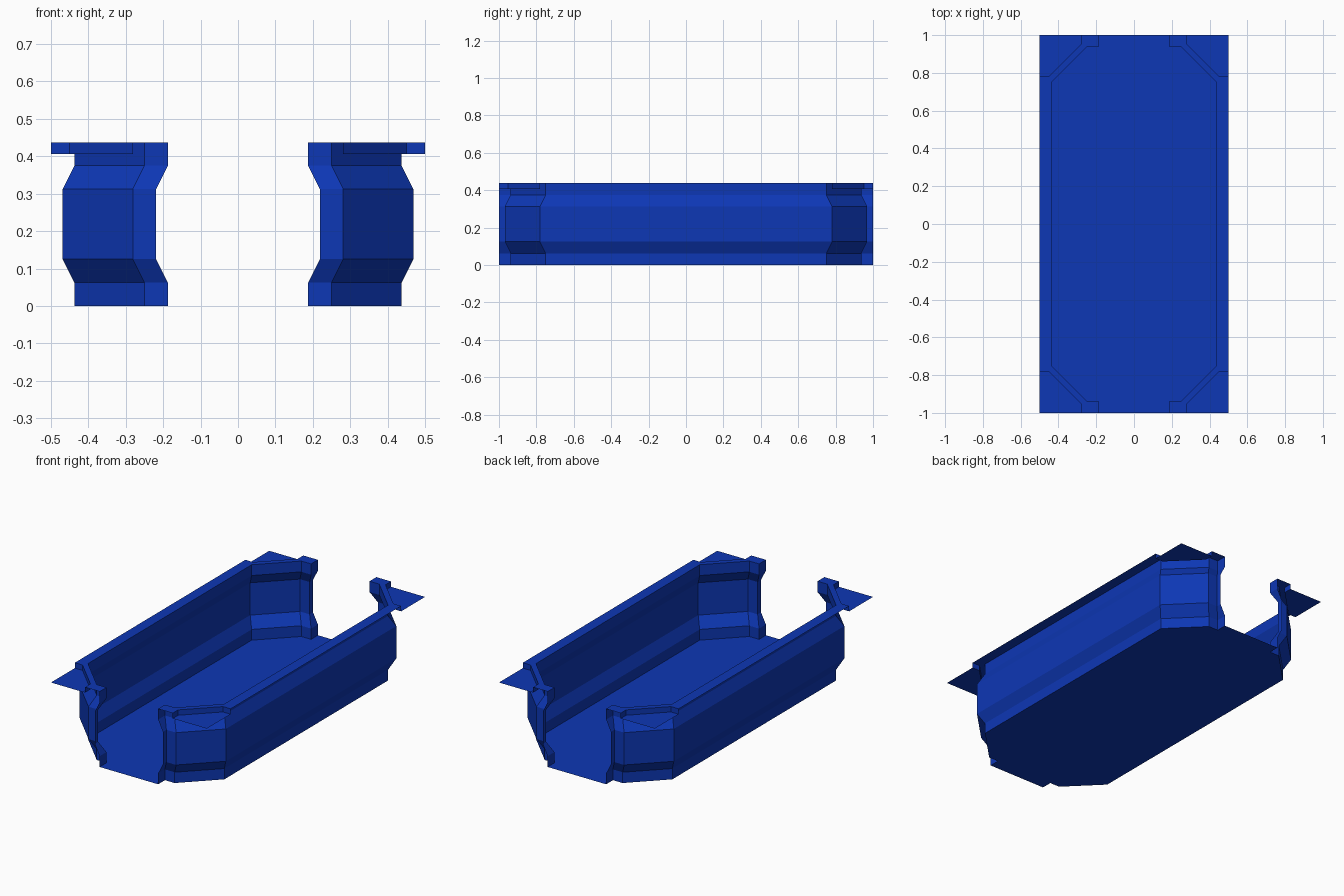
import bpy
import bmesh

cube = bpy.data.objects.get("Cube")
if cube:
    bpy.data.objects.remove(cube, do_unlink=True)

# Single flat colour
blue = bpy.data.materials.new("deep_blue")
blue.use_nodes = True
colour = (0.004, 0.038, 0.46, 1)
blue.diffuse_color = colour
bsdf = next(n for n in blue.node_tree.nodes if n.type == 'BSDF_PRINCIPLED')
bsdf.inputs["Base Color"].default_value = colour

TOP, LEDGE = 0.4375, 0.40625     # heights of the rim and the lower corner ledges
BULGE = 0.03125                  # how far the middle of the wall steps outward


def make_object(name, bm, mirror=True):
    mesh = bpy.data.meshes.new(name)
    bm.to_mesh(mesh)
    bm.free()
    mesh.materials.append(blue)
    obj = bpy.data.objects.new(name, mesh)
    bpy.context.collection.objects.link(obj)
    if mirror:
        mod = obj.modifiers.new("mirror_sides", 'MIRROR')
        mod.use_axis[0] = True
        mod.use_mirror_merge = False
    return obj


def both_ends(quarter):
    """Extend a path on the +y half to a full path from -y to +y."""
    return [(x, -y) for x, y in reversed(quarter)] + list(quarter)


def sheet(bm, loop, z):
    return bm.faces.new([bm.verts.new((x, y, z)) for x, y in loop])


def strip(bm, rows):
    """Join successive rows of points with quads."""
    rows = [[bm.verts.new(p) for p in row] for row in rows]
    for low, high in zip(rows, rows[1:]):
        for i in range(len(low) - 1):
            bm.faces.new((low[i], high[i], high[i + 1], low[i + 1]))


def wall_path(shift):
    """Wall plan: long side, chamfered corner and stepped door jamb."""
    return both_ends([(0.4375 + shift, 0.75 + shift),
                      (0.25 + shift, 0.9375 + shift),
                      (0.1875 + shift, 0.9375 + shift),
                      (0.1875 + shift, 1)])


riser_path = [(0.5, 0.78125), (0.4505, 0.78125), (0.28125, 0.9505), (0.28125, 1)]

# Floor
bm = bmesh.new()
side = wall_path(0)
sheet(bm, side + [(-x, y) for x, y in reversed(side)], 0)
make_object("floor", bm, mirror=False)

# Side walls with an outward-stepped middle band
bm = bmesh.new()
profile = [(0, 0), (0.0625, 0), (0.125, BULGE), (0.3125, BULGE), (0.375, 0), (TOP, 0)]
strip(bm, [[(x, y, z) for x, y in wall_path(s)] for z, s in profile])
make_object("side_wall", bm)

# Flat rim on top of the walls
bm = bmesh.new()
rim = sheet(bm, both_ends(riser_path) + side[::-1], TOP)
rim.normal_update()
if rim.normal.z < 0:
    rim.normal_flip()
make_object("top_rim", bm)

# Low risers and triangular ledges outside each chamfered corner
for end, sign in (("front", -1), ("back", 1)):
    path = [(x, sign * y) for x, y in riser_path]
    bm = bmesh.new()
    strip(bm, [[(x, y, z) for x, y in path[::sign]] for z in (TOP, LEDGE)])
    make_object(end + "_corner_riser", bm)

    bm = bmesh.new()
    ledge = sheet(bm, path + [(0.5, sign)], LEDGE)
    ledge.normal_update()
    if ledge.normal.z < 0:
        ledge.normal_flip()
    make_object(end + "_corner_ledge", bm)
